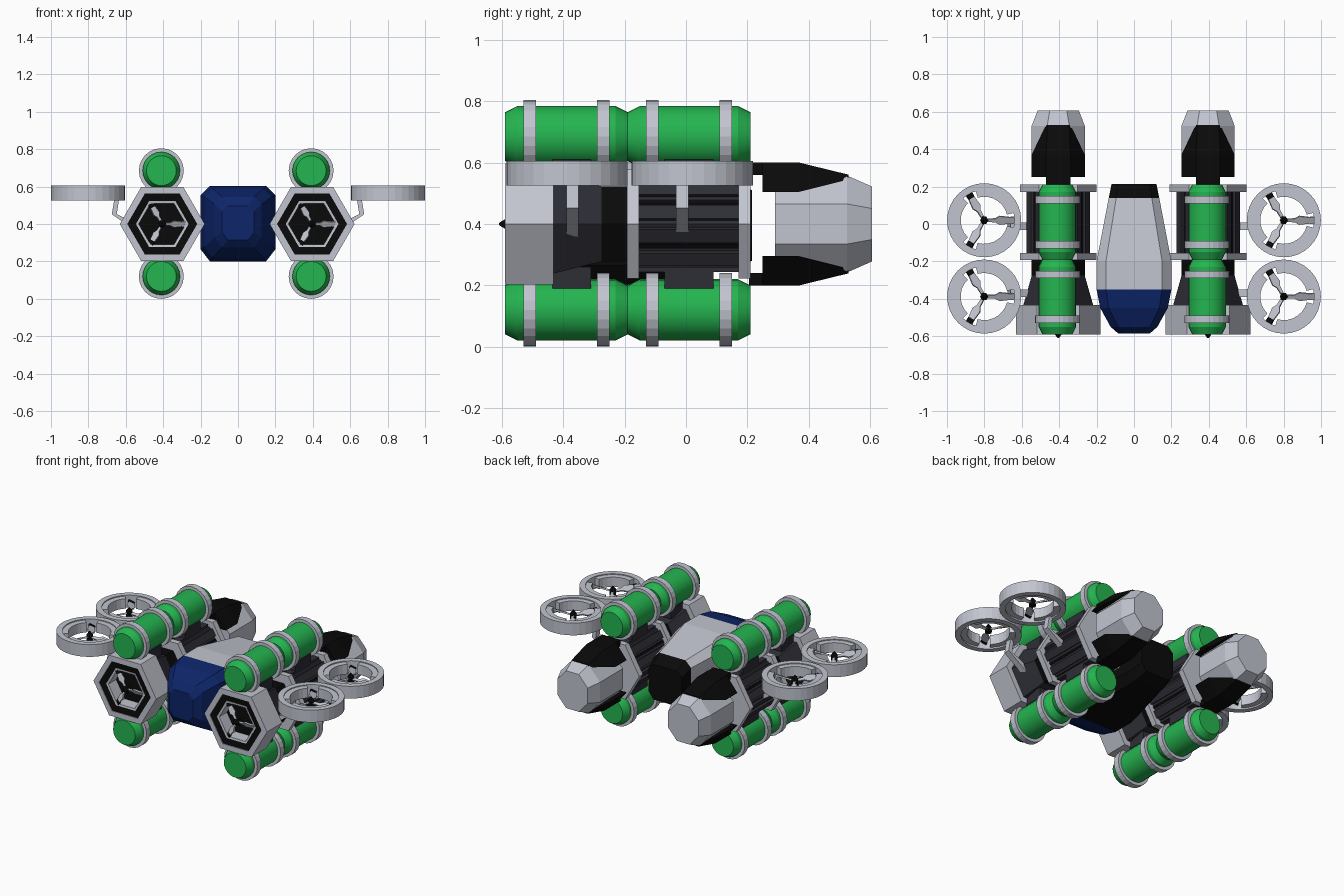
import bpy, bmesh, math
from mathutils import Matrix, Vector

if "Cube" in bpy.data.objects:
    bpy.data.objects.remove(bpy.data.objects["Cube"])


def mat(name, col):
    m = bpy.data.materials.new(name)
    m.diffuse_color = (*col, 1)
    m.use_nodes = True
    m.node_tree.nodes["Principled BSDF"].inputs["Base Color"].default_value = m.diffuse_color
    return m


GREY = mat("light grey", (.54, .56, .63))
DARK = mat("dark grey", (.027, .027, .037))
BLACK = mat("black", (.003, .003, .003))
GREEN = mat("green", (.018, .46, .08))
BLUE = mat("navy blue", (.004, .018, .14))


def finish(name, bm, mats, xf=None):
    bmesh.ops.remove_doubles(bm, verts=bm.verts, dist=1e-5)
    bmesh.ops.recalc_face_normals(bm, faces=bm.faces)
    me = bpy.data.meshes.new(name)
    bm.to_mesh(me)
    bm.free()
    for m in mats:
        me.materials.append(m)
    ob = bpy.data.objects.new(name, me)
    bpy.context.collection.objects.link(ob)
    if xf:
        ob.matrix_world = xf
    return ob


def loft(name, rings, mats, xf=None, rule=None, closed=False):
    """Skin a row of point loops; cap the ends, or join them when closed."""
    bm = bmesh.new()
    vs = [[bm.verts.new(p) for p in ring] for ring in rings]
    n = len(vs[0])
    pairs = list(zip(vs, vs[1:])) + ([(vs[-1], vs[0])] if closed else [])
    for a, b in pairs:
        for i in range(n):
            bm.faces.new((a[i], a[(i + 1) % n], b[(i + 1) % n], b[i]))
    if not closed:
        bm.faces.new(vs[0])
        bm.faces.new(vs[-1])
    if rule:
        for f in bm.faces:
            f.material_index = rule(f.calc_center_median())
    return finish(name, bm, mats, xf)


def lathe(name, prof, n, mats, at=(0, 0, 0), axis='y', turn=0., closed=False, sx=1, rule=None):
    """Turn (radius, position) points around the y or z axis."""
    rings = []
    for r, a in prof:
        ring = []
        for i in range(n):
            t = turn + 2 * math.pi * i / n
            c, s = r * math.cos(t) * sx, r * math.sin(t)
            ring.append((c, a, s) if axis == 'y' else (c, s, a))
        rings.append(ring)
    return loft(name, rings, mats, Matrix.Translation(at), rule, closed)


def box(name, lo, hi, m, xf=None):
    (a, b, c), (d, e, f) = lo, hi
    return loft(name, [[(x, b, c), (x, e, c), (x, e, f), (x, b, f)] for x in (a, d)], [m], xf)


def rotor(label, xf, R):
    """Three-bladed propeller in its local xy plane with a cone hub."""
    for k in range(3):
        rot = Matrix.Rotation(k * math.tau / 3, 4, 'Z') @ Matrix.Rotation(.45, 4, 'X')
        rings = [[(u * R, -w * R, -.005), (u * R, w * R, -.005), (u * R, w * R, .005), (u * R, -w * R, .005)]
                 for u, w in ((.05, .05), (.35, .06), (.5, .15), (.82, .11), (1, .12))]
        mats = [GREY, BLACK if k else GREY]
        loft(label + "_blade", rings, mats, xf @ rot, lambda c: int(c.x > R * .83))
    hub = lathe(label + "_hub", [(.022, -.02), (.022, .01), (.004, .035)], 6, [BLACK], axis='z')
    hub.matrix_world = xf


# cockpit: (y, half width, bottom, top, bevel)
secs = [(-.585, .085, .315, .495, .03), (-.55, .125, .275, .545, .04), (-.45, .18, .22, .59, .045),
        (-.35, .2, .2, .603, .05), (-.2, .2, .2, .603, .05), (.14, .135, .25, .555, .04),
        (.215, .12, .28, .51, .035)]
rings = []
for y, w, lo, hi, b in secs:
    m = .4
    half = [(w - b, hi), (w, hi - b), (w, m), (w, lo + b * 1.3), (w - b, lo)]
    rings.append([(x, y, z) for x, z in half] + [(-x, y, z) for x, z in reversed(half)])
loft("cockpit", rings, [GREY, BLUE, BLACK],
     rule=lambda c: 1 if c.y < -.35 else 2 if (c.y > .14 or c.z < .4) else 0)

for px, tx, s, side in ((-.405, -.41, -1, "left"), (.396, .391, 1, "right")):
    P = (px, 0, .4)
    # hexagonal intake cowl with black lip and inner duct
    lathe(side + "_intake_cowl", [(.187, -.585), (.187, -.59), (.227, -.59), (.227, -.432), (.187, -.432)],
          6, [GREY], P, closed=True)
    lathe(side + "_intake_lip", [(.19, -.586), (.19, -.54), (.138, -.54), (.138, -.58)],
          6, [BLACK], P, closed=True)
    lathe(side + "_intake_duct", [(.141, -.582), (.141, -.5), (.126, -.5), (.126, -.58)],
          6, [GREY], P, closed=True)
    lathe(side + "_intake_back", [(.2, -.5), (.2, -.44)], 6, [BLACK], P)
    rotor(side + "_intake_rotor", Matrix.Translation((px, -.575, .4)) @ Matrix.Rotation(math.pi / 2, 4, 'X'), .125)
    # tapering neck, black collar, ribbed hexagonal body and end flanges
    lathe(side + "_neck", [(.187, -.435), (.14, -.27)], 6, [DARK], P)
    lathe(side + "_collar", [(.142, -.275), (.142, -.18)], 6, [BLACK], P)
    lathe(side + "_engine_body", [(.163, -.18), (.163, .2)], 6, [DARK], P)
    for y in (-.192, .172):
        lathe(side + "_flange", [(.205, y), (.205, y + .038)], 6, [GREY], P)
    for k in range(6):
        rot = Matrix.Translation(P) @ Matrix.Rotation(math.pi / 6 + k * math.pi / 3, 4, 'Y')
        for o in (-.045, .045):
            box(side + "_body_rib", (.135, -.155, o - .024), (.156, .175, o + .024), DARK, rot)
        box(side + "_body_stripe", (.139, -.155, -.008), (.145, .175, .008), BLACK, rot)
    # octagonal rear nozzle
    c8 = math.cos(math.pi / 8)
    lathe(side + "_nozzle", [(.158 / c8, .29), (.158 / c8, .525), (.122 / c8, .607)],
          8, [GREY], P, turn=math.pi / 8, sx=.9)
    # black shrouds joining nozzle and body, above and below
    for v in (1, -1):
        def arch(y, w, t, lo, hi):
            return [(px + x, y, .4 + v * z) for x, z in ((-w, lo), (-t, hi), (t, hi), (w, lo))]
        loft(side + "_shroud", [arch(.25, .142, .065, .105, .2), arch(.37, .142, .065, .105, .2),
                                arch(.53, .066, .058, .145, .161)], [BLACK])
        box(side + "_shroud_link", (px - .065, .205, .4 + v * .18 - .02),
            (px + .065, .255, .4 + v * .18 + .02), BLACK)
        # tanks, bands and mounts
        tz = .685 if v > 0 else .12
        for y in (-.59, -.19):
            T = (tx, y, tz)
            tank = lathe(side + "_tank", [(.08, 0), (.1, .04), (.1, .36), (.08, .4)], 24, [GREEN], T)
            bpy.context.view_layer.objects.active = tank
            bpy.ops.object.select_all(action='DESELECT')
            tank.select_set(True)
            bpy.ops.object.shade_smooth_by_angle(angle=math.radians(20))
            for b in (.06, .3):
                lathe(side + "_tank_band", [(.095, b), (.12, b), (.12, b + .04), (.095, b + .04)],
                      24, [GREY], T, closed=True)
        for y0, y1 in ((-.435, -.31), (-.07, .09)):
            z = .4 + v * .175
            box(side + "_tank_mount", (px - .07, y0, z - .035), (px + .07, y1, z + .035), DARK)
    # two ducted lift fans per side
    for fy, by in ((.02, -.012), (-.388, -.37)):
        C = Matrix.Translation((.801 * s, fy, .565))
        lathe(side + "_fan_ring", [(.162, -.04), (.198, -.04), (.198, .04), (.162, .04)],
              32, [GREY], C.translation, axis='z', closed=True)
        for k in range(3):
            arc = []
            for j in range(8):
                t = k * math.tau / 3 + math.radians(14 + j * 92 / 7)
                arc.append([(r * math.cos(t), r * math.sin(t), z)
                            for r, z in ((.126, -.03), (.166, -.03), (.166, .034), (.126, .034))])
            loft(side + "_fan_liner", arc, [GREY], C)
        rotor(side + "_fan_rotor", C, .165)
        # bent strut from fan down to the pod
        path = [((.635, .54), (.66, .54)), ((.648, .452), (.675, .452)), ((.52, .39), (.54, .36))]
        loft(side + "_fan_strut", [[(a[0] * s, by - .02, a[1]), (a[0] * s, by + .02, a[1]),
                                    (b[0] * s, by + .02, b[1]), (b[0] * s, by - .02, b[1])]
                                   for a, b in path], [GREY])
